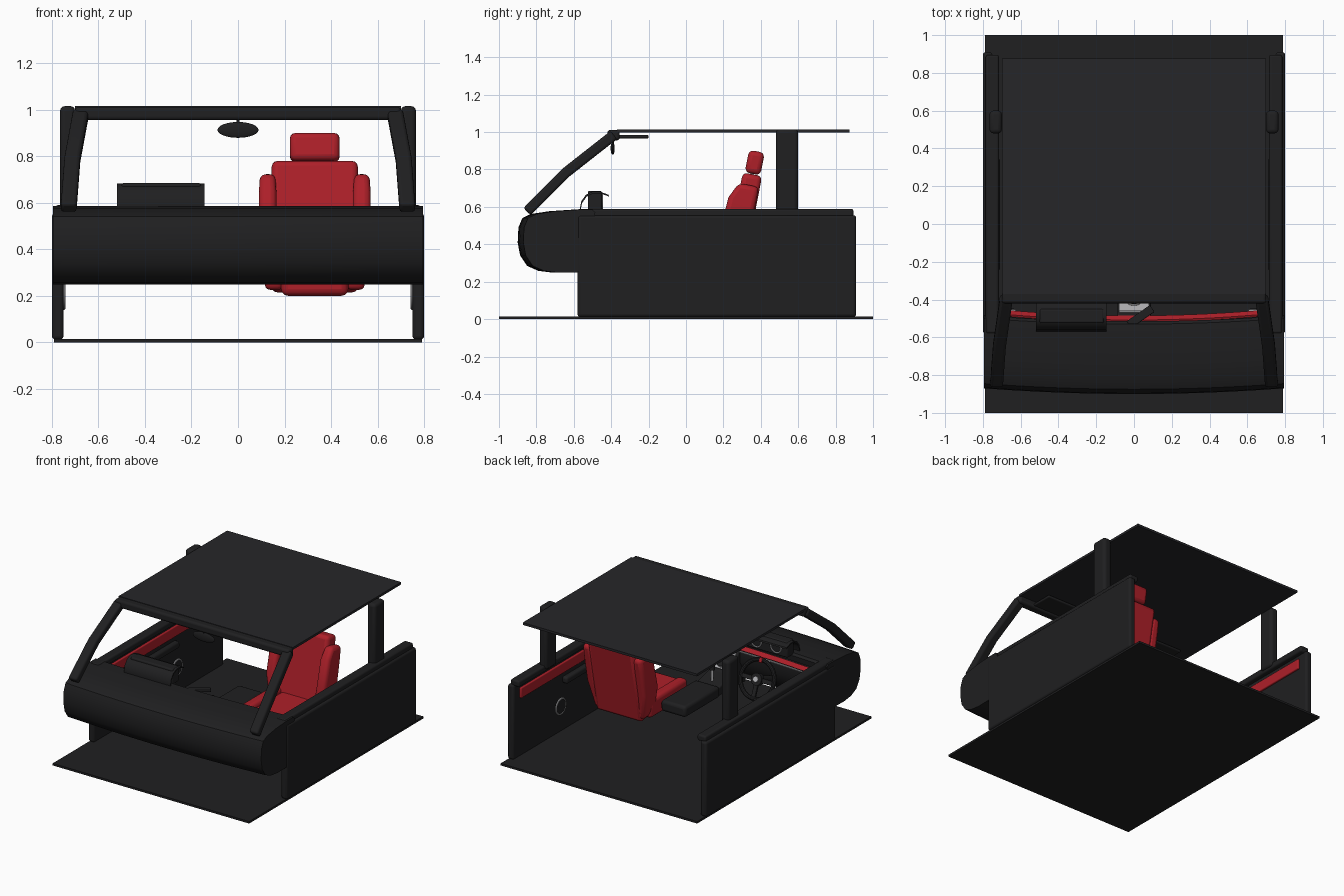
import bpy, bmesh
from math import radians, sin, cos, pi
from mathutils import Matrix, Vector

if "Cube" in bpy.data.objects:
    bpy.data.objects.remove(bpy.data.objects["Cube"])


def material(name, r, g, b):
    m = bpy.data.materials.new(name)
    m.diffuse_color = (r, g, b, 1)
    m.use_nodes = True
    m.node_tree.nodes["Principled BSDF"].inputs["Base Color"].default_value = m.diffuse_color
    return m


BLACK = material("black", 0.014, 0.014, 0.015)
ROOF = material("charcoal", 0.019, 0.019, 0.022)
RED = material("red", 0.42, 0.014, 0.022)
SILVER = material("silver", 0.5, 0.5, 0.52)


def finish(name, bm, mat, bevel=0.0, matrix=None):
    bmesh.ops.recalc_face_normals(bm, faces=bm.faces)
    me = bpy.data.meshes.new(name)
    bm.to_mesh(me)
    bm.free()
    me.materials.append(mat)
    ob = bpy.data.objects.new(name, me)
    bpy.context.collection.objects.link(ob)
    if matrix is not None:
        ob.matrix_world = matrix
    if bevel:
        b = ob.modifiers.new("bevel", 'BEVEL')
        b.width, b.segments, b.limit_method = bevel, 3, 'ANGLE'
    return ob


def box(name, x, y, z, mat=BLACK, bevel=0.0, frame=None):
    """Box from (min, max) ranges, optionally placed in a frame."""
    bm = bmesh.new()
    bmesh.ops.create_cube(bm, size=1)
    for v in bm.verts:
        v.co = Vector([(r[0] + r[1]) / 2 + c * (r[1] - r[0]) for r, c in zip((x, y, z), v.co)])
    return finish(name, bm, mat, bevel, frame)


def loft(name, rings, mat=BLACK, bevel=0.0):
    bm = bmesh.new()
    rows = [[bm.verts.new(p) for p in r] for r in rings]
    n = len(rows[0])
    for a, b in zip(rows, rows[1:]):
        for i in range(n):
            bm.faces.new((a[i], a[(i + 1) % n], b[(i + 1) % n], b[i]))
    bm.faces.new(rows[0])
    bm.faces.new(rows[-1])
    return finish(name, bm, mat, bevel)


def ring(name, major, minor, mat, matrix):
    rings = []
    bm = bmesh.new()
    for i in range(32):
        a = 2 * pi * i / 32
        rings.append([bm.verts.new(((major + minor * cos(t)) * cos(a), (major + minor * cos(t)) * sin(a), minor * sin(t)))
                      for t in [2 * pi * k / 10 for k in range(10)]])
    for i in range(32):
        for k in range(10):
            a, b = rings[i], rings[(i + 1) % 32]
            bm.faces.new((a[k], b[k], b[(k + 1) % 10], a[(k + 1) % 10]))
    return finish(name, bm, mat, 0, matrix)


def disc(name, radius, depth, mat, matrix):
    bm = bmesh.new()
    bmesh.ops.create_cone(bm, cap_ends=True, segments=24, radius1=radius, radius2=radius, depth=depth)
    return finish(name, bm, mat, 0, matrix)


def at(x, y, z, rx=0, ry=0, rz=0):
    return (Matrix.Translation((x, y, z)) @ Matrix.Rotation(radians(rz), 4, 'Z')
            @ Matrix.Rotation(radians(ry), 4, 'Y') @ Matrix.Rotation(radians(rx), 4, 'X'))


# floor and roof
box("floor", (-.79, .79), (-1, 1), (0, .015))
box("roof", (-.70, .70), (-.37, .875), (.998, 1.015), ROOF)
box("roof_header", (-.70, .70), (-.42, -.355), (.955, 1.012), BLACK, .015)

# dashboard, bowed slightly forward in the middle
profile = [(-.50, .585), (-.58, .585), (-.70, .577), (-.80, .562), (-.845, .54), (-.866, .49), (-.87, .41),
           (-.857, .34), (-.82, .285), (-.76, .258), (-.68, .248), (-.58, .25), (-.52, .30), (-.46, .42),
           (-.465, .50), (-.49, .53), (-.485, .57)]
xs = [-.795 + 1.59 * i / 16 for i in range(17)]


def bow(x):
    return -.03 * (1 - (x / .795) ** 2)


def sweep(name, section, span, mat):
    return loft(name, [[(x * span, y + bow(x), z) for y, z in section] for x in xs], mat)


sweep("dashboard", profile, 1, BLACK)
sweep("dash_red_trim", [(-.488, .527), (-.47, .507), (-.455, .507), (-.478, .532)], .86, RED)
sweep("dash_silver_trim", [(-.466, .49), (-.456, .49), (-.456, .497), (-.466, .497)], .86, SILVER)

# instrument binnacle: cluster box under a thin curved hood
box("instrument_cluster", (-.50, -.16), (-.525, -.45), (.57, .685), BLACK, .01)
arc = [(-.57, .58), (-.56, .63), (-.535, .665), (-.50, .682), (-.46, .682), (-.415, .665)]
hood = arc + [(y + .004, z - .01) for y, z in reversed(arc)]
loft("instrument_hood", [[(x, y, z) for y, z in hood] for x in (-.52, -.145)])
for i, x in enumerate((-.41, -.25)):
    ring("gauge_ring", .042, .004, SILVER, at(x, -.448, .63, rx=90))
for x in (-.68, .66):
    box("side_vent", (x - .055, x + .055), (-.49, -.452), (.44, .485), SILVER, .006)
    box("vent_grille", (x - .045, x + .045), (-.47, -.448), (.447, .478), BLACK)

# centre stack, silver panel, knob and floating console
loft("centre_stack", [[(x, y, z) for y, z in
     [(-.56, .54), (-.48, .50), (-.40, .36), (-.24, .32), (-.24, .26), (-.56, .25)]] for x in (-.09, .09)], BLACK, .01)
panel = at(0, -.435, .432, rx=-60)
box("silver_panel", (-.08, .08), (-.065, .065), (-.004, .012), SILVER, .004, panel)
disc("control_knob", .03, .03, BLACK, panel @ at(0, .02, .02))
ring("knob_ring", .031, .005, SILVER, panel @ at(0, .02, .014))
box("stack_lever", (-.075, .075), (-.022, .022), (-.008, .008), BLACK, .005, at(.035, -.49, .575, rz=35))
box("armrest_console", (-.10, .10), (-.25, .15), (.255, .335), BLACK, .02)
disc("gear_lever", .009, .10, SILVER, at(0, -.30, .37))
disc("gear_knob", .02, .035, BLACK, at(0, -.30, .43))

# steering wheel
wheel = at(-.33, -.35, .41, rx=-68)
ring("steering_rim", .132, .015, BLACK, wheel)
disc("steering_hub", .042, .035, BLACK, wheel)
disc("hub_cap", .02, .012, SILVER, wheel @ at(0, 0, .022))
for i, a in enumerate((0, 90, 180)):
    box("steering_spoke", (.03, .13), (-.016, .016), (-.008, .008), BLACK, .004, wheel @ at(0, 0, 0, rz=a))
box("rim_marker", (-.012, .012), (-.149, -.113), (-.017, .017), RED, .003, wheel)
disc("steering_column", .028, .17, BLACK, wheel @ at(0, 0, -.09))

# doors, sills, pillars and visors on both sides
for s, side in ((-1, "left_"), (1, "right_")):
    def span(a, b):
        return tuple(sorted((s * a, s * b)))
    box(side + "door", span(.75, .80), (-.58, .91), (.012, .555), BLACK, .015)
    box(side + "door_sill", span(.715, .785), (-.58, .895), (.545, .59), BLACK, .012)
    box(side + "door_red_panel", span(.735, .755), (-.42, .84), (.44, .515), RED, .006)
    box(side + "door_armrest", span(.71, .755), (-.25, .35), (.36, .41), BLACK, .015)
    speaker = at(s * .748, .37, .20, ry=90)
    ring(side + "speaker_ring", .055, .006, SILVER, speaker)
    disc(side + "speaker", .052, .008, BLACK, speaker)
    box(side + "rear_pillar", span(.70, .765), (.48, .60), (.56, 1.015), BLACK, .02)
    path = [(.728, -.85, .575), (.712, -.64, .785), (.675, -.385, .985)]
    nrm = [(-.70, .71), (-.66, .75), (-.62, .78)]
    rings = []
    for (x, y, z), (ny, nz) in zip(path, nrm):
        rings.append([(s * (x + dx), y + d * ny, z + d * nz)
                      for dx, d in ((-.034, -.028), (.034, -.028), (.034, .028), (-.034, .028))])
    loft(side + "front_pillar", rings, BLACK, .014)
    box(side + "sun_visor", span(.14, .58), (-.36, -.20), (.966, .985), BLACK, .008)

# rear-view mirror
bm = bmesh.new()
bmesh.ops.create_uvsphere(bm, u_segments=32, v_segments=16, radius=1)
bmesh.ops.scale(bm, vec=(.088, .011, .034), verts=bm.verts)
finish("mirror", bm, BLACK, 0, at(0, -.392, .913))
disc("mirror_stem", .006, .06, BLACK, at(0, -.392, .955))

# passenger seat: tilted back with bolsters and headrest, cushion with bolsters
back = at(.33, .245, .22, rx=-11)
box("seat_back", (-.185, .185), (-.05, .055), (0, .565), RED, .025, back)
box("headrest", (-.107, .107), (-.04, .045), (.568, .69), RED, .025, back)
for x in (-.06, .06):
    disc("headrest_post", .008, .06, SILVER, back @ at(x, 0, .57))
for s in (-1, 1):
    loft("seat_back_bolster", [[back @ Vector((s * x, y, z)) for x, y in
         ((a, -.11 + t), (b, -.11 + t), (b, .05), (a, .05))]
         for a, b, z, t in ((.14, .20, .02, .02), (.165, .24, .22, 0), (.165, .24, .42, .01), (.17, .235, .505, .05))],
         RED, .025)
    x = .33 + s * .175
    box("seat_cushion_bolster", (x - .04, x + .04), (-.19, .24), (.225, .36), RED, .025)
box("seat_cushion", (.185, .475), (-.21, .25), (.20, .335), RED, .03)

# smooth rounded parts, keep crisp edges
bpy.ops.object.select_all(action='SELECT')
bpy.context.view_layer.objects.active = bpy.context.selected_objects[0]
bpy.ops.object.shade_smooth_by_angle(angle=radians(35))
